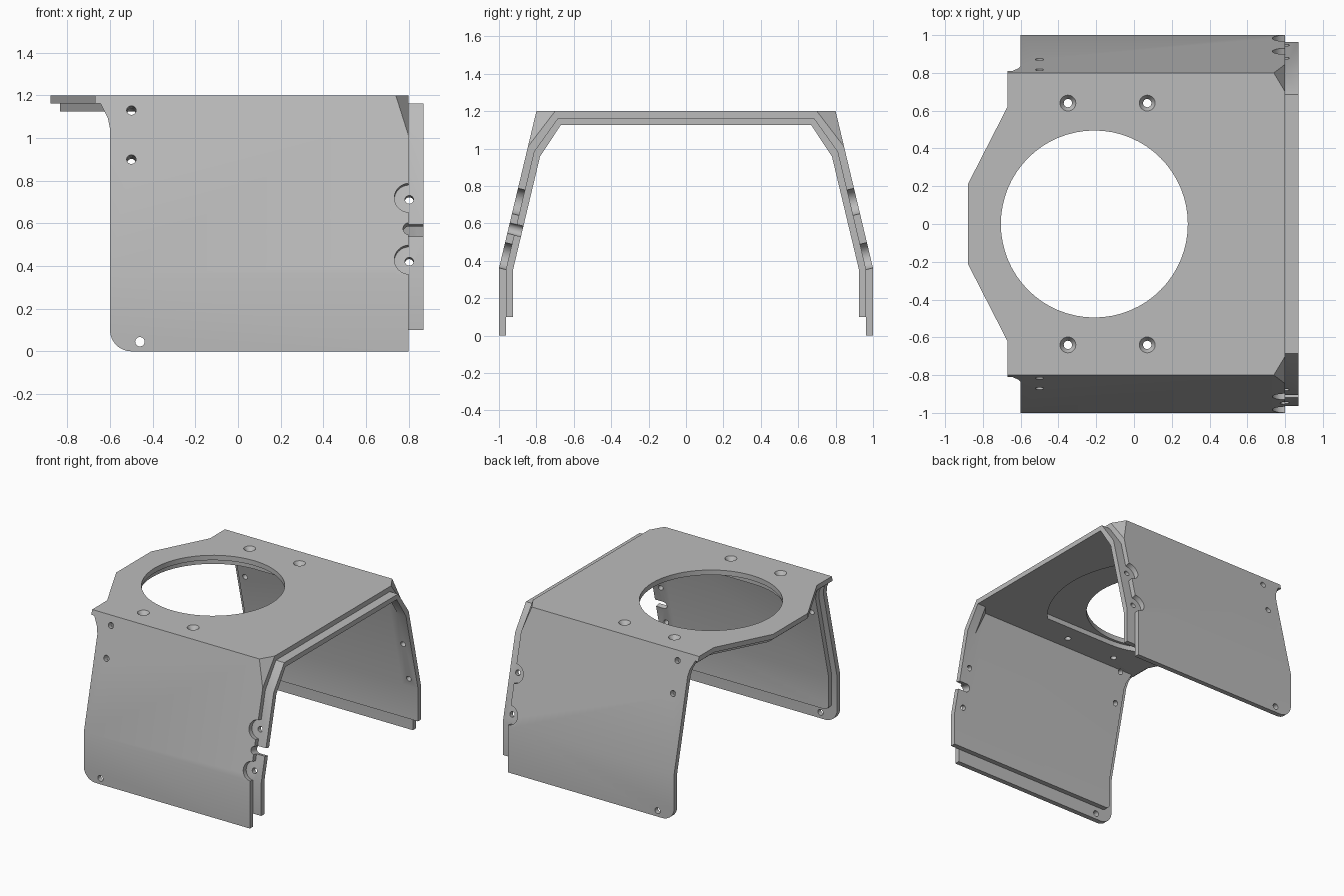
import bpy, bmesh
from math import sin, cos, radians
from mathutils import Vector, Matrix

cube = bpy.data.objects.get("Cube")
if cube:
    bpy.data.objects.remove(cube, do_unlink=True)

grey = bpy.data.materials.new("sheet grey")
grey.use_nodes = True
GREY = (0.5, 0.5, 0.5, 1)
grey.diffuse_color = GREY
grey.node_tree.nodes["Principled BSDF"].inputs["Base Color"].default_value = GREY

T = 0.0375                      # thickness of each layer
SLOPE = 0.2 / 0.84              # lean of the side walls


def make(name, bm):
    bmesh.ops.recalc_face_normals(bm, faces=bm.faces)
    mesh = bpy.data.meshes.new(name)
    bm.to_mesh(mesh)
    bm.free()
    mesh.materials.append(grey)
    obj = bpy.data.objects.new(name, mesh)
    bpy.context.collection.objects.link(obj)
    return obj


def arc(cx, cy, r, a, b, n=12):
    return [(cx + r * cos(radians(a + (b - a) * i / n)),
             cy + r * sin(radians(a + (b - a) * i / n))) for i in range(n + 1)]


def wall_y(z, o):
    return 1 - (z - 0.36) * SLOPE - o * 1.03


def half_profile(o, foot, chamfer):
    top, bend = 1.2 - o, 0.36 - 0.12 * o
    low = 1.01 - 0.7 * o
    corner = (wall_y(top, o), top)
    a = (wall_y(low, o), low) if chamfer else corner
    b = (0.7 - 0.4 * o, top) if chamfer else corner
    return [(1 - o, foot), (1 - o, bend), a, b]


def bent_layer(name, o, foot, stations):
    """Folded sheet lofted along x; stations are (x, chamfered corner)."""
    bm = bmesh.new()
    rings = []
    for x, chamfer in stations:
        outer = half_profile(o, foot, chamfer)
        inner = half_profile(o + T, foot, chamfer)
        loop = outer + [(-y, z) for y, z in reversed(outer)]
        loop += [(-y, z) for y, z in inner] + list(reversed(inner))
        rings.append([bm.verts.new((x, y, z)) for y, z in loop])
    n = len(rings[0])
    for p, q in zip(rings, rings[1:]):
        for i in range(n):
            j = (i + 1) % n
            bm.faces.new((p[i], p[j], q[j], q[i]))
    bm.faces.new(rings[0])
    bm.faces.new(rings[-1])
    bmesh.ops.remove_doubles(bm, verts=bm.verts, dist=1e-5)
    return make(name, bm)


def prism(points, axis, lo, hi):
    bm = bmesh.new()
    place = {"y": lambda u, v, w: (u, w, v), "z": lambda u, v, w: (u, v, w)}[axis]
    face = bm.faces.new([bm.verts.new(place(u, v, lo)) for u, v in points])
    ext = bmesh.ops.extrude_face_region(bm, geom=[face])
    verts = [g for g in ext["geom"] if isinstance(g, bmesh.types.BMVert)]
    bmesh.ops.translate(bm, verts=verts, vec=Vector(place(0, 0, hi - lo)))
    return make("cutter", bm)


def drill(pos, normal, r, r2=None, depth=0.3):
    bm = bmesh.new()
    m = Matrix.Translation(pos) @ Vector(normal).to_track_quat("Z", "Y").to_matrix().to_4x4()
    bmesh.ops.create_cone(bm, cap_ends=True, segments=32, radius1=r,
                          radius2=r if r2 is None else r2, depth=depth, matrix=m)
    return make("cutter", bm)


def cut(obj, cutter):
    mod = obj.modifiers.new("cut", "BOOLEAN")
    mod.operation = "DIFFERENCE"
    mod.solver = "EXACT"
    mod.object = cutter
    cutter.hide_render = True
    bpy.context.view_layer.objects.active = obj
    bpy.ops.object.modifier_apply(modifier=mod.name)
    bpy.data.objects.remove(cutter, do_unlink=True)


def trim_front(obj, e, top, foot, r):
    """Front edge: rounded lower corner, flare at the top, tapered tab."""
    x = -0.6 + e
    side = [(-1.1, top), (x - 0.045, top), (x - 0.03, top - 0.03),
            (x - 0.01, top - 0.07), (x, top - 0.12)]
    side += arc(x + r, foot + r, r, 180, 270) + [(x + r, foot - 0.1), (-1.1, foot - 0.1)]
    cut(obj, prism(side, "y", -1.2, 1.2))
    tab = [(-1.1, 1.2), (-0.67 + e, 1.2), (-0.67 + e, 0.62 - e / 3), (-0.88 + e, 0.21 - e / 3)]
    tab += [(u, -v) for u, v in reversed(tab)]
    cut(obj, prism(tab, "z", 1.0, 1.3))


# Outer cover and inner liner with its projecting lip
cover = bent_layer("outer_cover", 0, 0, [(-1, False), (0.74, False), (0.8, True)])
liner = bent_layer("inner_liner", T, 0.1,
                   [(-1, False), (0.74, False), (0.8, True), (0.87, True)])
trim_front(cover, 0, 1.2 - T, 0, 0.1)
trim_front(liner, 0.045, 1.2 - 2 * T, 0.1, 0.04)

# Large round opening, with a wider pocket in the liner
CX = -0.21
cut(cover, prism(arc(CX, 0, 0.495, 0, 354.375, 63), "z", 1.0, 1.3))
pocket = arc(CX, 0, 0.77, -42, 42, 24) + arc(CX, 0, 0.515, 90, 270, 32)
cut(liner, prism(pocket, "z", 1.0, 1.3))

for s in (-1, 1):
    # Countersunk holes in the top
    for x in (-0.35, 0.07):
        spot = (x, 0.64 * s, 1.2)
        cut(cover, drill(spot, (0, 0, 1), 0.022))
        cut(liner, drill(spot, (0, 0, 1), 0.022))
        cut(cover, drill(spot, (0, 0, 1), 0.022, 0.062, 0.06))
    # Fixing holes and edge recesses in the sloping walls
    normal = (0, s, SLOPE)
    for x, z in ((-0.5, 1.13), (-0.5, 0.9), (0.803, 0.72), (0.803, 0.43)):
        spot = (x, s * wall_y(z, 0), z)
        if x > 0:
            cut(cover, drill(spot, normal, 0.07))
        else:
            cut(cover, drill(spot, normal, 0.022))
        cut(liner, drill(spot, normal, 0.02))
    cut(cover, drill((-0.46, s, 0.045), (0, s, 0), 0.022))

# Open slot in the edge of one wall
z = 0.575
spot = Vector((0.803, -wall_y(z, 0), z))
for part in (cover, liner):
    cut(part, drill(spot, (0, -1, SLOPE), 0.029))
    bm = bmesh.new()
    lean = Vector((0, -1, SLOPE)).to_track_quat("Z", "Y").to_matrix().to_4x4()
    across = lean.inverted().to_3x3() @ Vector((1, 0, 0))
    size = [0.2 if abs(c) > 0.5 else 0.058 for c in across[:2]] + [0.3]
    bmesh.ops.create_cube(bm, size=1, matrix=Matrix.Translation(spot + Vector((0.1, 0, 0)))
                          @ lean @ Matrix.Diagonal(size + [1]))
    cut(part, make("cutter", bm))

# Soft bends, crisp edges
for part in (cover, liner):
    bpy.ops.object.select_all(action="DESELECT")
    part.select_set(True)
    bpy.context.view_layer.objects.active = part
    bpy.ops.object.shade_smooth_by_angle(angle=radians(30))
